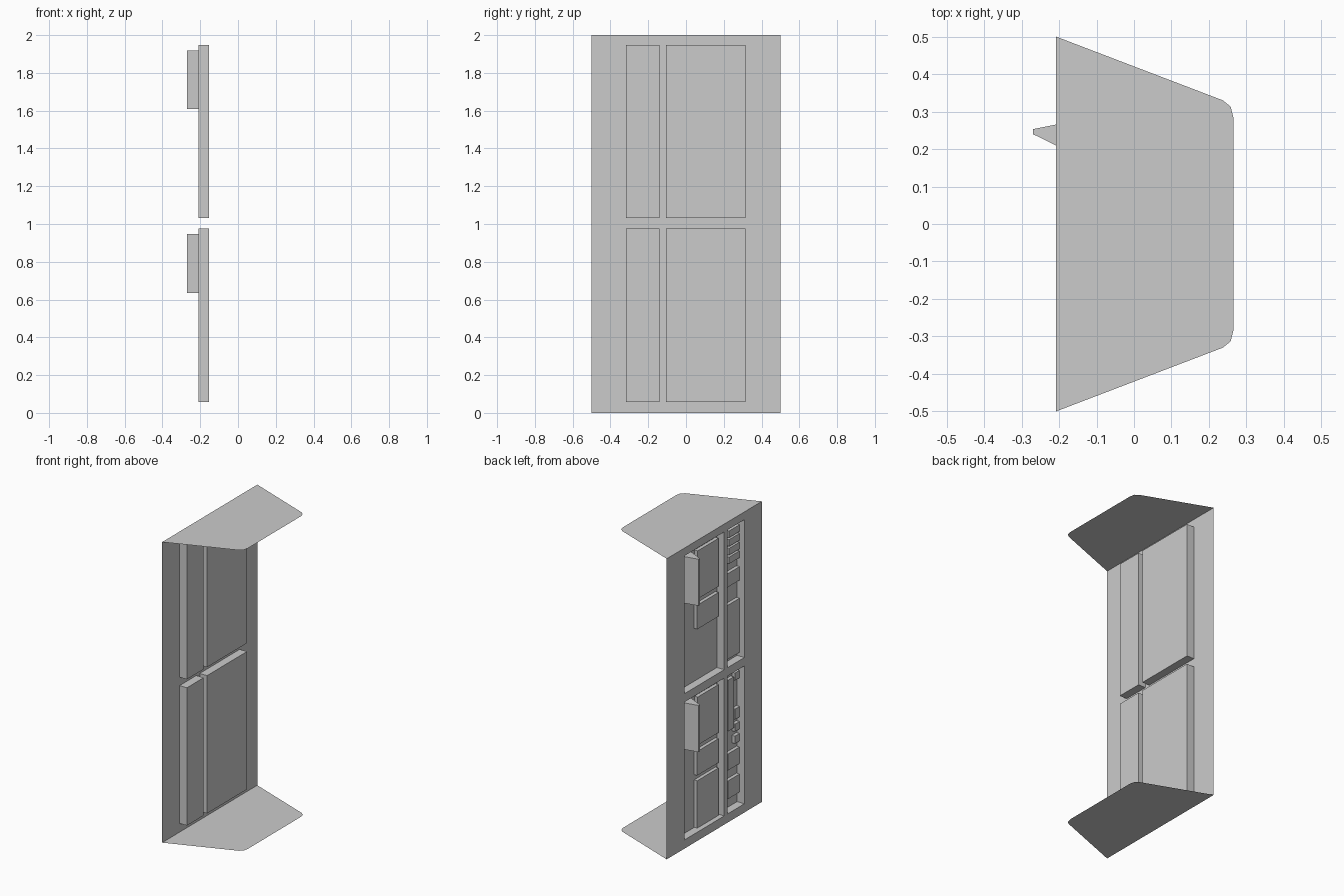
import bpy, bmesh

if "Cube" in bpy.data.objects:
    bpy.data.objects.remove(bpy.data.objects["Cube"])

FACE, BACK = -0.208, -0.154      # front sheet and recess floor (x)
STEP = 0.973                     # height offset between the two bays


def finish(bm, name):
    bmesh.ops.remove_doubles(bm, verts=bm.verts, dist=1e-5)
    me = bpy.data.meshes.new(name)
    bm.to_mesh(me)
    bm.free()
    ob = bpy.data.objects.new(name, me)
    bpy.context.collection.objects.link(ob)
    return ob


def quad(bm, pts):
    return bm.faces.new([bm.verts.new(p) for p in pts])


def prism(name, profile, z0, z1):
    """Extrude an xy outline upward; flat plate when z0 == z1."""
    bm = bmesh.new()
    f = quad(bm, [(x, y, z0) for x, y in profile])
    if z1 > z0:
        r = bmesh.ops.extrude_face_region(bm, geom=[f])
        vs = [v for v in r["geom"] if isinstance(v, bmesh.types.BMVert)]
        bmesh.ops.translate(bm, verts=vs, vec=(0, 0, z1 - z0))
        bmesh.ops.recalc_face_normals(bm, faces=bm.faces)
    return finish(bm, name)


def block(name, y0, y1, z0, z1, front=-0.177):
    return prism(name, [(front, y0), (BACK, y0), (BACK, y1), (front, y1)], z0, z1)


# front sheet: grid of cells, four of them pushed back into trays
ys = [-0.5, -0.317, -0.141, -0.105, 0.314, 0.5]
zs = [0, 0.058, 0.975, 1.031, 1.948, 2]
bm = bmesh.new()
for i in range(5):
    for j in range(5):
        y0, y1, z0, z1 = ys[i], ys[i + 1], zs[j], zs[j + 1]
        loop = [(y0, z0), (y0, z1), (y1, z1), (y1, z0)]
        tray = i in (1, 3) and j in (1, 3)
        x = BACK if tray else FACE
        quad(bm, [(x, y, z) for y, z in loop])
        if tray:
            for a, b in zip(loop, loop[1:] + loop[:1]):
                quad(bm, [(FACE, *a), (FACE, *b), (BACK, *b), (BACK, *a)])
bmesh.ops.remove_doubles(bm, verts=bm.verts, dist=1e-5)
bmesh.ops.recalc_face_normals(bm, faces=bm.faces)
finish(bm, "front_sheet")

# top and bottom plates with clipped rear corners
half = [(FACE, 0.5), (0.237, 0.33), (0.258, 0.313), (0.266, 0.28)]
outline = [(x, -y) for x, y in half] + half[::-1]
prism("bottom_plate", outline, 0, 0)
prism("top_plate", outline, 2, 2)

# parts shared by both bays
wedge = [(-0.27, 0.253), (-0.27, 0.24), (BACK, 0.183), (BACK, 0.276)]
for n, dz in (("lower", 0), ("upper", STEP)):
    prism(n + "_wedge_handle", wedge, 0.636 + dz, 0.946 + dz)
    block(n + "_screen", -0.09, 0.13, 0.61 + dz, 0.93 + dz)
    block(n + "_ledge_box", -0.09, 0.135, 0.41 + dz, 0.57 + dz)

# lower cabinet
block("lower_cabinet", -0.09, 0.135, 0.06, 0.375)

# narrow tray of the upper bay: stacked modules, a box and a tall panel
for k in range(4):
    block(f"upper_module_{k}", -0.31, -0.2, 1.69 + k * 0.058, 1.735 + k * 0.058)
block("upper_small_box", -0.31, -0.18, 1.54, 1.63)
block("upper_tall_panel", -0.31, -0.18, 1.06, 1.42)

# narrow tray of the lower bay: bar, buttons and boxes
block("lower_bar", -0.25, -0.19, 0.58, 0.92)
for k, (z0, z1) in enumerate([(0.89, 0.94), (0.63, 0.7), (0.55, 0.6), (0.47, 0.52)]):
    block(f"lower_button_{k}", -0.31, -0.262, z0, z1)
block("lower_middle_box", -0.31, -0.19, 0.32, 0.43)
block("lower_bottom_box", -0.31, -0.19, 0.13, 0.25)
